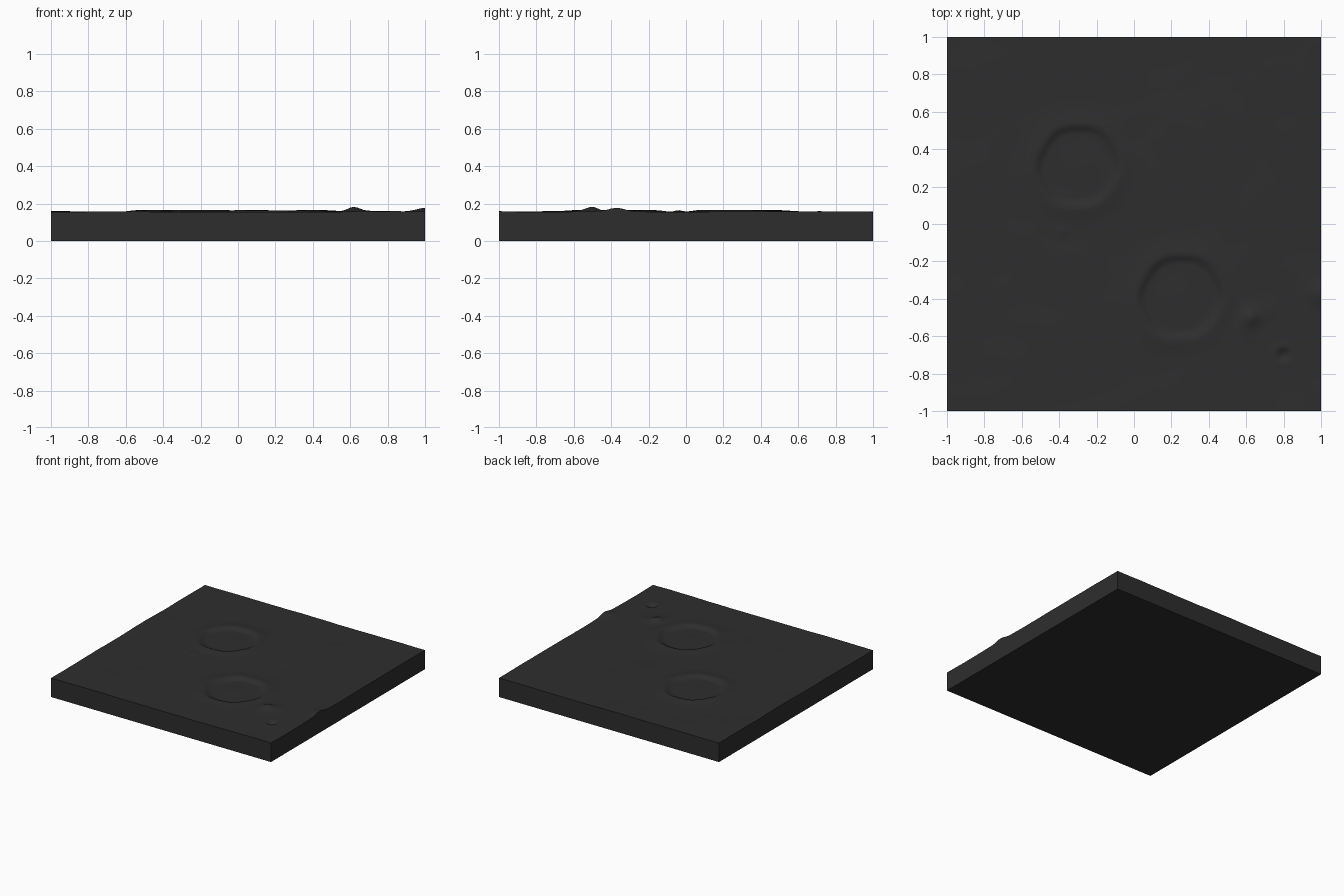
import bpy, bmesh, math
from mathutils import Vector, noise

if "Cube" in bpy.data.objects:
    bpy.data.objects.remove(bpy.data.objects["Cube"])

N = 110          # grid cells per side
BASE = 0.156     # mean ground level

# craters: x, y, rim radius, rim height, floor depth
CRATERS = [(-0.30, 0.31, 0.225, 0.010, 0.008),
           (0.25, -0.39, 0.230, 0.009, 0.010),
           (0.80, -0.70, 0.045, 0.004, 0.018)]
# mounds: x, y, radius, height
MOUNDS = [(0.62, -0.50, 0.045, 0.024), (0.60, -0.56, 0.06, 0.006),
          (1.00, -0.37, 0.06, 0.019), (-0.38, -0.04, 0.022, 0.008),
          (-1.00, 0.20, 0.25, 0.006), (0.70, -0.47, 0.06, 0.006)]


def smooth(t):
    t = max(0.0, min(1.0, t))
    return t * t * (3 - 2 * t)


def height(x, y):
    z = BASE + 0.005 * noise.noise(Vector((x * 2.2, y * 2.2, 3.7)))
    z += 0.0015 * noise.noise(Vector((x * 7, y * 7, 1.3)))
    for cx, cy, r, rim, depth in CRATERS:
        a = math.atan2(y - cy, x - cx)
        wobble = 1 + 0.02 * math.cos(6 * a) + 0.015 * math.sin(2 * a)
        d = math.hypot(x - cx, y - cy) / (r * wobble)
        if d > 1:
            z += rim * math.exp(-((d - 1) / 0.28) ** 2)
        else:
            inner = 0.82 if r > 0.1 else 0.3
            t = smooth((d - inner) / (1 - inner))
            z += rim * t - depth * (1 - t) + 0.003 * (r > 0.1) * (1 - smooth(d / 0.6))
    for cx, cy, r, h in MOUNDS:
        z += h * math.exp(-((x - cx) ** 2 + (y - cy) ** 2) / (r * r))
    return z


# ground surface
bm = bmesh.new()
bmesh.ops.create_grid(bm, x_segments=N, y_segments=N, size=1.0)
for v in bm.verts:
    v.co.z = height(v.co.x, v.co.y)
for f in bm.faces:
    f.smooth = True

# side walls and flat underside
rim_edges = [e for e in bm.edges if e.is_boundary]
res = bmesh.ops.extrude_edge_only(bm, edges=rim_edges)["geom"]
for v in (g for g in res if isinstance(g, bmesh.types.BMVert)):
    v.co.z = 0.0
bottom = [e for e in bm.edges if e.is_boundary]
bmesh.ops.contextual_create(bm, geom=bottom)
bmesh.ops.recalc_face_normals(bm, faces=bm.faces)

mesh = bpy.data.meshes.new("terrain_tile")
bm.to_mesh(mesh)
bm.free()
tile = bpy.data.objects.new("terrain_tile", mesh)
bpy.context.collection.objects.link(tile)

# dark grey rock
mat = bpy.data.materials.new("dark grey rock")
mat.diffuse_color = (0.027, 0.027, 0.027, 1)
mat.use_nodes = True
mat.node_tree.nodes["Principled BSDF"].inputs["Base Color"].default_value = mat.diffuse_color
mesh.materials.append(mat)

bpy.context.view_layer.objects.active = tile
tile.select_set(True)
bpy.ops.object.shade_smooth_by_angle(angle=math.radians(40))
